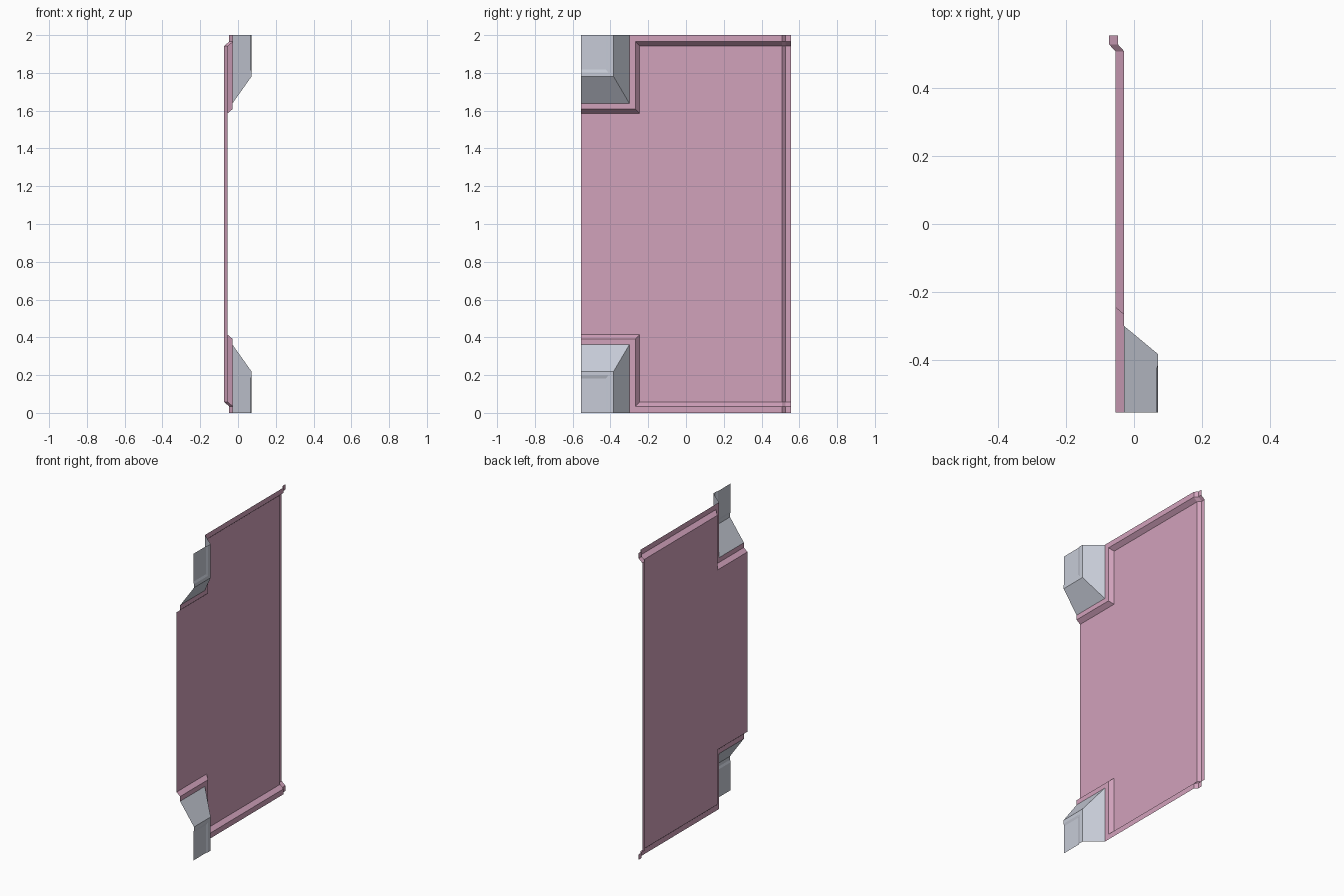
import bpy, bmesh

if "Cube" in bpy.data.objects:
    bpy.data.objects.remove(bpy.data.objects["Cube"])


def material(name, color):
    m = bpy.data.materials.new(name)
    m.diffuse_color = (*color, 1)
    m.use_nodes = True
    m.node_tree.nodes["Principled BSDF"].inputs["Base Color"].default_value = m.diffuse_color
    return m


pink = material("pink_panel", (0.64, 0.36, 0.50))
grey = material("pale_grey", (0.57, 0.60, 0.68))

FRONT, BACK, TOP = -0.555, 0.555, 1.0   # TOP is the mirror plane, half of the height


def finish(name, bm, mat):
    """Face everything to +x, then mirror the lower half upward."""
    bmesh.ops.remove_doubles(bm, verts=bm.verts, dist=1e-5)
    bm.normal_update()
    for f in bm.faces:
        if f.normal.x < 0:
            f.normal_flip()
    bmesh.ops.translate(bm, verts=bm.verts, vec=(0, 0, -TOP))
    me = bpy.data.meshes.new(name)
    bm.to_mesh(me)
    bm.free()
    me.materials.append(mat)
    ob = bpy.data.objects.new(name, me)
    ob.location.z = TOP
    bpy.context.collection.objects.link(ob)
    mod = ob.modifiers.new("mirror_up", 'MIRROR')
    mod.use_axis = (False, False, True)
    mod.merge_threshold = 1e-4


def face(bm, pts):
    bm.faces.new([bm.verts.new(p) for p in pts])


def loft(bm, paths):
    for a, b in zip(paths, paths[1:]):
        for i in range(len(a) - 1):
            face(bm, (a[i], a[i + 1], b[i + 1], b[i]))


# Back edge profile: y and x offset of the step
EDGE = [(0.508, 0.0), (0.528, -0.018), (BACK, -0.018)]


def rim_path(x, corner_y, corner_z, base_z):
    """Outline round the corner housing, along the base and over the back edge."""
    pts = [(x, FRONT, corner_z), (x, corner_y, corner_z), (x, corner_y, base_z)]
    return pts + [(x + dx, y, base_z) for y, dx in EDGE]


# Wall panel: recessed field, bevelled rim and stepped back edge
bm = bmesh.new()
inner = rim_path(-0.055, -0.245, 0.414, 0.057)
loft(bm, [inner,
          rim_path(-0.029, -0.267, 0.392, 0.035),
          rim_path(-0.029, -0.300, 0.361, 0.0)])
face(bm, inner[:4] + [(-0.055, EDGE[0][0], TOP), (-0.055, FRONT, TOP)])
for a, b in zip(inner[3:], inner[4:]):
    face(bm, (a, b, (b[0], b[1], TOP), (a[0], a[1], TOP)))
finish("wall_panel", bm, pink)

# Corner housings: sloped sides, raised frame, shallow recess
bm = bmesh.new()
rings = [(-0.029, -0.300, 0.361), (0.071, -0.383, 0.220),
         (0.071, -0.412, 0.197), (0.066, -0.424, 0.182)]
paths = [[(x, FRONT, z), (x, y, z), (x, y, 0)] for x, y, z in rings]
loft(bm, paths)
face(bm, paths[-1] + [(rings[-1][0], FRONT, 0)])
finish("corner_housings", bm, grey)
